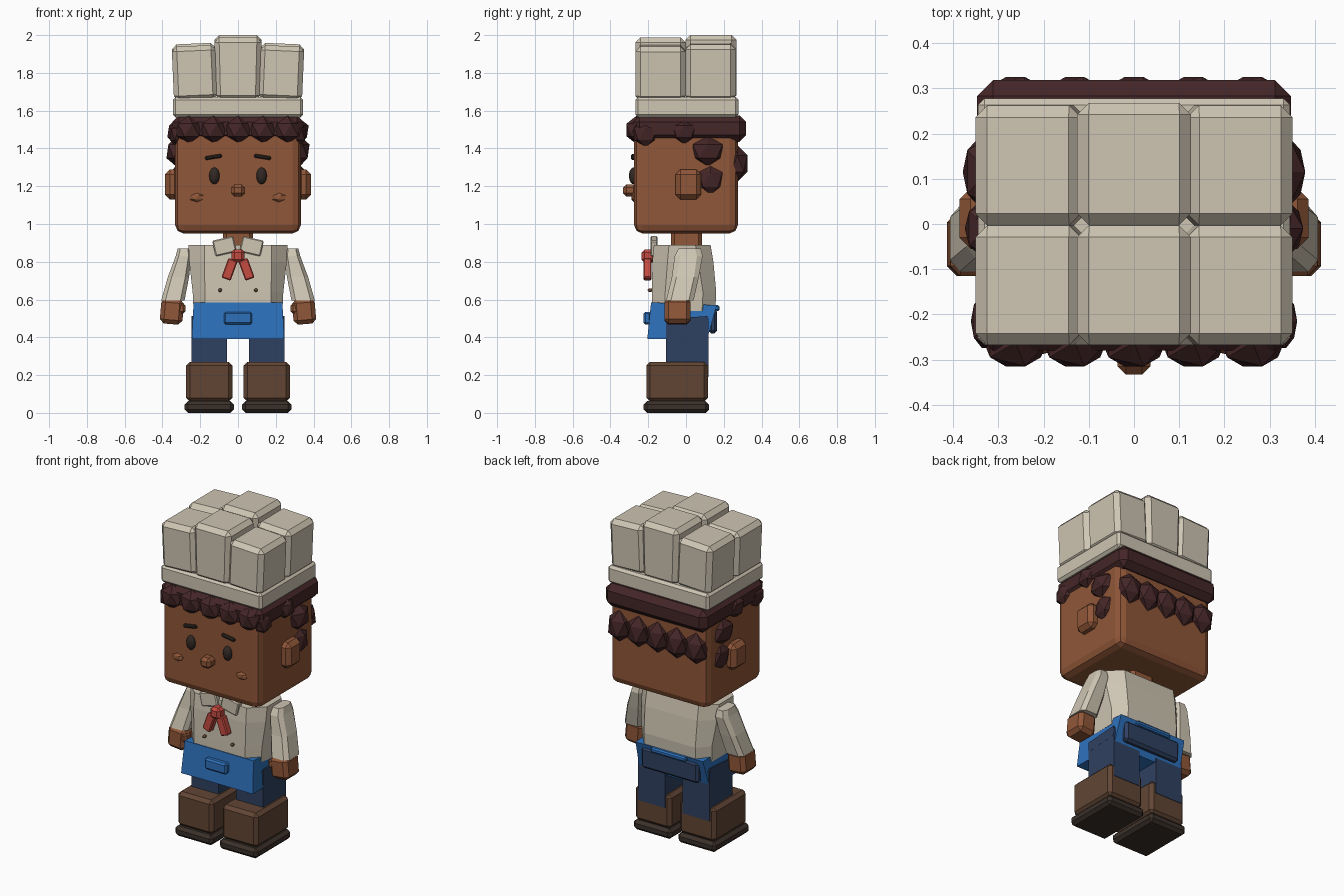
import bpy, bmesh, math
from mathutils import Matrix, Vector, Euler


def mat(name, rgb):
    m = bpy.data.materials.new(name)
    m.diffuse_color = (*rgb, 1)
    return m


CREAM = mat("cream cloth", (0.62, 0.56, 0.45))
SKIN = mat("brown skin", (0.28, 0.095, 0.040))
HAIR = mat("dark brown hair", (0.058, 0.019, 0.020))
BLUE = mat("apron blue", (0.026, 0.165, 0.50))
NAVY = mat("trouser navy", (0.028, 0.052, 0.12))
BOOT = mat("boot brown", (0.12, 0.060, 0.034))
SOLE = mat("sole brown", (0.043, 0.030, 0.023))
RED = mat("scarf red", (0.56, 0.070, 0.052))
DARK = mat("eye dark", (0.030, 0.021, 0.017))


def finish(name, bm, m):
    bmesh.ops.recalc_face_normals(bm, faces=bm.faces)
    me = bpy.data.meshes.new(name)
    bm.to_mesh(me)
    bm.free()
    me.materials.append(m)
    ob = bpy.data.objects.new(name, me)
    bpy.context.collection.objects.link(ob)
    return ob


def box(name, lo, hi, m, bevel=0.0, seg=1, rot=(0, 0, 0), top=(1, 1)):
    """Bevelled box between two corners; top scales the upper face."""
    c = (Vector(lo) + Vector(hi)) / 2
    s = Vector(hi) - Vector(lo)
    bm = bmesh.new()
    bmesh.ops.create_cube(bm, size=1)
    for v in bm.verts:
        up = v.co.z > 0
        v.co = Vector((v.co.x * s.x * (top[0] if up else 1),
                       v.co.y * s.y * (top[1] if up else 1), v.co.z * s.z))
    if bevel:
        bmesh.ops.bevel(bm, geom=bm.edges[:], offset=bevel, segments=seg,
                        profile=0.5, affect='EDGES')
    r = Euler([math.radians(a) for a in rot]).to_matrix().to_4x4()
    bmesh.ops.transform(bm, matrix=Matrix.Translation(c) @ r, verts=bm.verts)
    return finish(name, bm, m)


def ball(name, c, r, m, sub=1, rot=(0, 0, 0)):
    """Faceted tuft or small ellipsoid."""
    bm = bmesh.new()
    bmesh.ops.create_icosphere(bm, subdivisions=sub, radius=1)
    e = Euler([math.radians(a) for a in rot]).to_matrix().to_4x4()
    bmesh.ops.transform(bm, matrix=Matrix.Translation(c) @ Matrix.Diagonal((*r, 1)) @ e,
                        verts=bm.verts)
    ob = finish(name, bm, m)
    if sub > 1:
        ob.data.shade_smooth()
    return ob


def loft(name, rings, m):
    """Skin equal-length point rings and cap both ends."""
    bm = bmesh.new()
    vs = [[bm.verts.new(p) for p in ring] for ring in rings]
    n = len(vs[0])
    for a, b in zip(vs, vs[1:]):
        for i in range(n):
            j = (i + 1) % n
            bm.faces.new((a[i], a[j], b[j], b[i]))
    bm.faces.new(vs[0][::-1])
    bm.faces.new(vs[-1])
    return finish(name, bm, m)


def octagon(x, y0, y1, z, cx, cy, ox=0.0):
    """Chamfered rectangle ring at height z."""
    pts = [(x, y0 + cy), (x, y1 - cy), (x - cx, y1), (cx - x, y1),
           (-x, y1 - cy), (-x, y0 + cy), (cx - x, y0), (x - cx, y0)]
    return [(ox + px, py, z) for px, py in pts]


# torso, neck and head
loft("torso", [octagon(0.235, -0.18, 0.155, 0.54, 0.06, 0.07),
               octagon(0.24, -0.18, 0.16, 0.64, 0.065, 0.07),
               octagon(0.258, -0.178, 0.145, 0.80, 0.08, 0.08),
               octagon(0.262, -0.17, 0.13, 0.89, 0.085, 0.08)], CREAM)
box("neck", (-0.08, -0.08, 0.86), (0.08, 0.085, 0.98), SKIN, 0.02)
box("head", (-0.333, -0.275, 0.95), (0.333, 0.275, 1.57), SKIN, 0.045, 2)
box("nose", (-0.036, -0.333, 1.145), (0.036, -0.26, 1.21), SKIN, 0.018)

# hair band with fringe and nape tufts
box("hair_band", (-0.347, -0.28, 1.435), (0.347, 0.318, 1.575), HAIR, 0.035)
for i in range(5):
    x = (i - 2) * 0.131
    ball("fringe_tuft", (x, -0.262, 1.498), (0.078, 0.062, 0.075), HAIR)
    ball("nape_tuft", (x, 0.272, 1.32), (0.078, 0.062, 0.098), HAIR)

# apron with pockets and back panel
loft("apron", [[(-0.245, -0.205, 0.39), (0.245, -0.205, 0.39),
                (0.24, 0.112, 0.39), (-0.24, 0.112, 0.39)],
               [(-0.235, -0.185, 0.585), (0.235, -0.185, 0.585),
                (0.23, 0.163, 0.57), (-0.23, 0.163, 0.57)]], BLUE)
box("front_pocket", (-0.075, -0.225, 0.468), (0.075, -0.185, 0.535), BLUE, 0.01)
box("back_panel", (-0.195, 0.12, 0.42), (0.195, 0.165, 0.55), NAVY, 0.015)
box("back_tie", (-0.12, 0.13, 0.54), (0.12, 0.178, 0.57), BLUE, 0.008)

# scarf knot
box("scarf_knot", (-0.035, -0.235, 0.795), (0.035, -0.165, 0.865), RED, 0.016)

# chef hat band and puffs
box("hat_band", (-0.345, -0.268, 1.565), (0.345, 0.278, 1.672), CREAM, 0.015)
for y0, y1, dz in ((-0.268, -0.003, -0.012), (-0.003, 0.268, 0.0)):
    box("hat_puff_middle", (-0.118, y0, 1.655), (0.118, y1, 2.0 + dz),
        CREAM, 0.026, 1, top=(1.07, 1))

# paired parts, built once per side
for s in (-1, 1):
    for y0, y1, dz in ((-0.268, -0.003, -0.012), (-0.003, 0.262, 0.0)):
        a, b = sorted((s * 0.112, s * 0.345))
        box("hat_puff_side", (a, y0, 1.655), (b, y1, 1.955 + dz),
            CREAM, 0.026, 1, rot=(0, s * 2.5, 0))

    # side hair tufts
    ball("side_tuft_front", (s * 0.325, -0.01, 1.49), (0.055, 0.072, 0.07), HAIR)
    ball("side_tuft_mid", (s * 0.325, 0.115, 1.385), (0.06, 0.092, 0.082), HAIR)
    ball("side_tuft_low", (s * 0.32, 0.13, 1.235), (0.05, 0.075, 0.085), HAIR)
    ball("side_tuft_corner", (s * 0.325, -0.215, 1.475), (0.04, 0.07, 0.07), HAIR)

    # face
    a, b = sorted((s * 0.31, s * 0.386))
    box("ear", (a, -0.055, 1.13), (b, 0.08, 1.288), SKIN, 0.025)
    ball("eye", (s * 0.125, -0.278, 1.255), (0.028, 0.024, 0.044), DARK, 3)
    box("brow", (s * 0.13 - 0.045, -0.29, 1.345), (s * 0.13 + 0.045, -0.265, 1.365),
        DARK, 0.006, rot=(0, s * 9, 0))
    ball("cheek", (s * 0.218, -0.276, 1.14), (0.043, 0.015, 0.024), SKIN)

    # collar, scarf tail and button
    box("collar", (s * 0.072 - 0.057, -0.188, 0.84), (s * 0.072 + 0.057, -0.15, 0.925),
        CREAM, 0.006, rot=(0, s * 13, 0))
    box("scarf_tail", (s * 0.045 - 0.026, -0.226, 0.705), (s * 0.045 + 0.026, -0.182, 0.815),
        RED, 0.006, rot=(0, -s * 20, 0))
    ball("button", (s * 0.095, -0.19, 0.65), (0.01, 0.014, 0.01), BOOT, 2)

    # sleeve, hand and thumb
    loft("sleeve", [octagon(0.062, -0.105, 0.04, 0.595, 0.022, 0.025, s * 0.345),
                    octagon(0.056, -0.075, 0.068, 0.72, 0.02, 0.025, s * 0.315),
                    octagon(0.042, -0.06, 0.088, 0.83, 0.016, 0.03, s * 0.288),
                    octagon(0.034, -0.04, 0.078, 0.87, 0.014, 0.03, s * 0.285)], CREAM)
    box("hand", (s * 0.35 - 0.06, -0.115, 0.47), (s * 0.35 + 0.06, 0.025, 0.605),
        SKIN, 0.022, rot=(0, -s * 5, 0))
    box("thumb", (s * 0.3 - 0.022, -0.11, 0.525), (s * 0.3 + 0.022, -0.055, 0.58), SKIN, 0.012)

    # apron side pocket
    box("side_pocket", (s * 0.2415 - 0.004, -0.1, 0.445), (s * 0.2415 + 0.004, 0.115, 0.505),
        NAVY, rot=(4, 0, 0))

    # trouser leg, boot and sole
    box("trouser_leg", (s * 0.152 - 0.093, -0.105, 0.19), (s * 0.152 + 0.093, 0.119, 0.5), NAVY)
    box("boot", (s * 0.152 - 0.122, -0.21, 0.06), (s * 0.152 + 0.122, 0.116, 0.27), BOOT, 0.02)
    box("sole", (s * 0.152 - 0.13, -0.225, 0.0), (s * 0.152 + 0.13, 0.122, 0.062), SOLE, 0.018)
